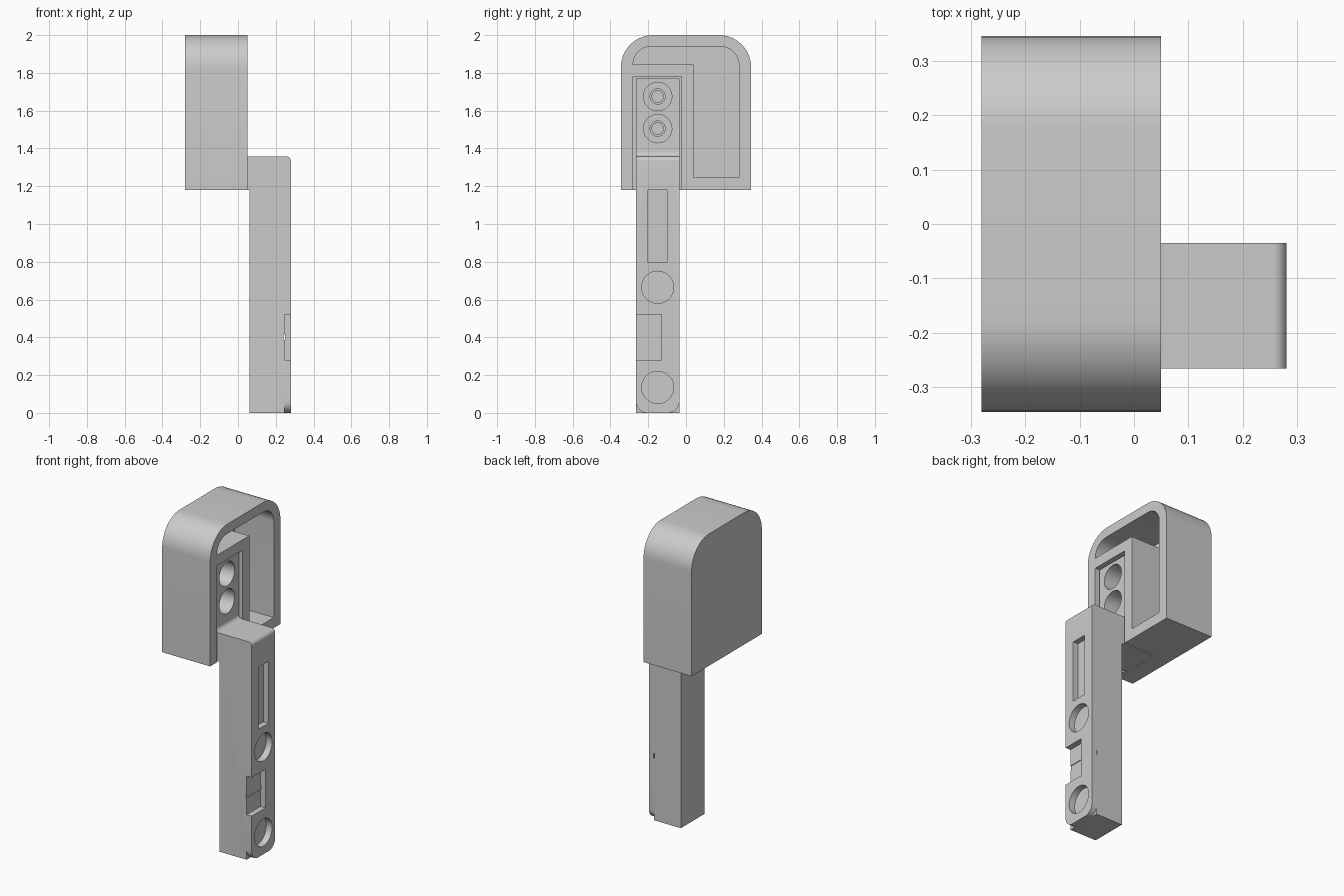
import bpy, bmesh, math

if "Cube" in bpy.data.objects:
    bpy.data.objects.remove(bpy.data.objects["Cube"])


def arc(cx, cy, r, a0, a1, n=12):
    return [(cx + r * math.cos(math.radians(a0 + (a1 - a0) * i / n)),
             cy + r * math.sin(math.radians(a0 + (a1 - a0) * i / n))) for i in range(n + 1)]


def prism(name, pts, axis, lo, hi):
    """Extrude a (y,z) profile along x, or an (x,z) profile along y."""
    bm = bmesh.new()
    place = (lambda p, d: (d, p[0], p[1])) if axis == 'x' else (lambda p, d: (p[0], d, p[1]))
    a = [bm.verts.new(place(p, lo)) for p in pts]
    b = [bm.verts.new(place(p, hi)) for p in pts]
    bm.faces.new(a)
    bm.faces.new(b[::-1])
    for i in range(len(pts)):
        j = (i + 1) % len(pts)
        bm.faces.new((a[i], b[i], b[j], a[j]))
    bmesh.ops.recalc_face_normals(bm, faces=bm.faces)
    mesh = bpy.data.meshes.new(name)
    bm.to_mesh(mesh)
    bm.free()
    ob = bpy.data.objects.new(name, mesh)
    bpy.context.collection.objects.link(ob)
    return ob


def rect(y0, y1, z0, z1):
    return [(y0, z0), (y1, z0), (y1, z1), (y0, z1)]


def circle(y, z, r):
    return arc(y, z, r, 0, 360, 48)[:-1]


def cut(ob, pts, lo, hi, axis='x'):
    cutter = prism("cutter", pts, axis, lo, hi)
    cutter.hide_render = True
    mod = ob.modifiers.new("cut", 'BOOLEAN')
    mod.operation, mod.solver, mod.object = 'DIFFERENCE', 'EXACT', cutter
    bpy.context.view_layer.objects.active = ob
    bpy.ops.object.modifier_apply(modifier=mod.name)
    bpy.data.objects.remove(cutter)


def smooth(ob):
    bpy.ops.object.select_all(action='DESELECT')
    ob.select_set(True)
    bpy.context.view_layer.objects.active = ob
    bpy.ops.object.shade_smooth_by_angle(angle=math.radians(30))


# Housing with rounded top, L-shaped pocket and arm channel
housing = prism("housing", [(-.345, 1.18), (.345, 1.18)] + arc(.175, 1.83, .17, 0, 90)
                + arc(-.175, 1.83, .17, 90, 180), 'x', -.28, .05)
cut(housing, [(.04, 1.845), (.04, 1.245), (.28, 1.245)] + arc(.18, 1.84, .1, 0, 90)
    + arc(-.185, 1.845, .095, 90, 180), -.22, .1)
cut(housing, rect(-.28, -.025, 1.1, 1.78), -.17, .1)

# Arm with its stepped mounting tongue
Y0, Y1, YC = -.265, -.035, -.15
arm = prism("arm", [(.06, 0), (.28, 0)] + arc(.255, 1.333, .025, 0, 90, 8)
            + arc(.055, 1.383, .025, 270, 180, 8)
            + [(.03, 1.77), (-.169, 1.77), (-.169, 1.18), (.06, 1.18)], 'y', Y0, Y1)

# Stepped screw holes in the tongue
for z in (1.505, 1.675):
    cut(arm, circle(YC, z, .075), -.10, .1)
    cut(arm, circle(YC, z, .04), -.13, .0)
    cut(arm, circle(YC, z, .03), -.16, -.05)

# Face details: long slot, two round recesses, side notch, small slit
cut(arm, rect(-.2, -.1, .795, 1.18), .245, .3)
for z in (.135, .665):
    cut(arm, circle(YC, z, .085), .24, .3)
cut(arm, rect(-.3, -.13, .28, .52), .245, .3)
cut(arm, [(.241, .385), (.248, .385), (.248, .415), (.241, .415)], -.3, 0, 'y')

# Rounded lower corners of the face plate
R = .06
for s in (-1, 1):
    e = YC + s * .115
    corner = [(e + s * .02, -.02), (e - s * R, -.02)]
    corner += [(e - s * R + s * y, z) for y, z in arc(0, R, R, -90, 0)]
    corner += [(e + s * .02, R)]
    cut(arm, corner, .245, .3)

for ob in (housing, arm):
    smooth(ob)
